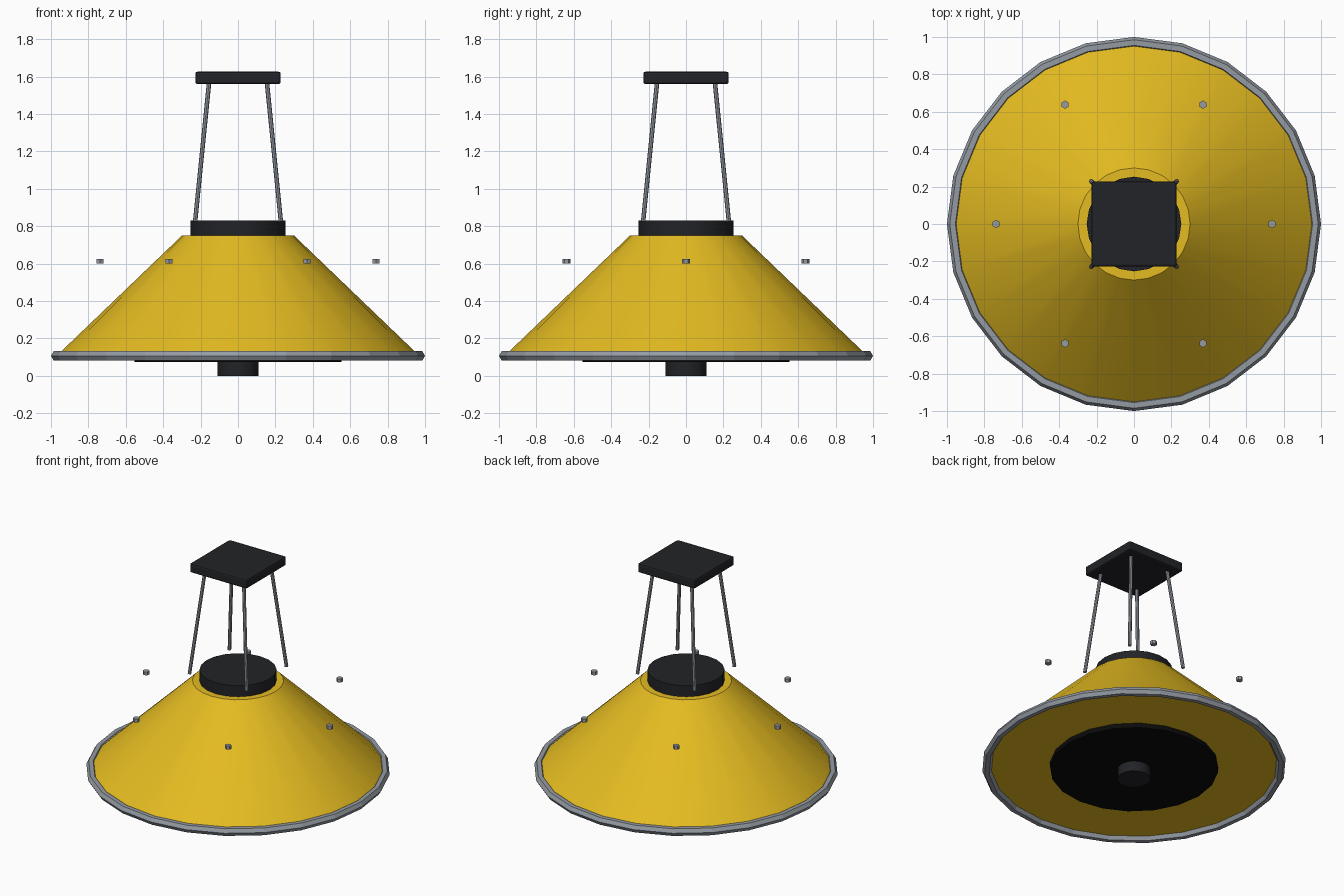
import bpy, math
from mathutils import Vector

if "Cube" in bpy.data.objects:
    bpy.data.objects.remove(bpy.data.objects["Cube"])


def material(name, rgb):
    m = bpy.data.materials.new(name)
    m.diffuse_color = (*rgb, 1)
    m.use_nodes = True
    m.node_tree.nodes["Principled BSDF"].inputs["Base Color"].default_value = m.diffuse_color
    return m


yellow = material("yellow_paint", (0.78, 0.5, 0.015))
dark = material("dark_metal", (0.016, 0.017, 0.02))
black = material("black_glass", (0.003, 0.003, 0.003))
steel = material("steel", (0.3, 0.33, 0.37))


def finish(name, mat, smooth=True):
    ob = bpy.context.object
    ob.name = name
    ob.data.materials.append(mat)
    if smooth:
        bpy.ops.object.shade_smooth_by_angle(angle=math.radians(30))
    return ob


def frustum(name, mat, sides, r1, r2, z1, z2, x=0, y=0, smooth=True):
    bpy.ops.mesh.primitive_cone_add(vertices=sides, radius1=r1, radius2=r2,
                                    depth=z2 - z1, location=(x, y, (z1 + z2) / 2))
    return finish(name, mat, smooth)


def rod(name, mat, a, b, r):
    a, b = Vector(a), Vector(b)
    d = b - a
    bpy.ops.mesh.primitive_cylinder_add(vertices=8, radius=r, depth=d.length,
                                        location=(a + b) / 2,
                                        rotation=d.to_track_quat('Z', 'Y').to_euler())
    return finish(name, mat)


# Shade, rim and the stacked discs
frustum("shade", yellow, 24, 0.97, 0.3, 0.107, 0.75)
bpy.ops.mesh.primitive_torus_add(major_segments=24, minor_segments=6, major_radius=0.97,
                                 minor_radius=0.03, location=(0, 0, 0.107))
finish("rim", steel, smooth=False)
frustum("top_collar", dark, 20, 0.253, 0.253, 0.74, 0.83)
frustum("lens", black, 20, 0.553, 0.553, 0.073, 0.115)
frustum("bottom_knob", dark, 16, 0.11, 0.11, 0.0, 0.09)

# Ceiling plate
bpy.ops.mesh.primitive_cube_add(size=1, location=(0, 0, 1.593))
plate = bpy.context.object
plate.scale = (0.457, 0.457, 0.067)
bpy.ops.object.transform_apply(location=False, rotation=False, scale=True)
bevel = plate.modifiers.new("edge_bevel", 'BEVEL')
bevel.width, bevel.segments = 0.012, 2
finish("ceiling_plate", dark, smooth=False)

# Four leaning suspension rods
for i, (sx, sy) in enumerate([(1, 1), (-1, 1), (-1, -1), (1, -1)]):
    rod(f"suspension_rod_{i + 1}", steel, (sx * 0.229, sy * 0.229, 0.826),
        (sx * 0.154, sy * 0.154, 1.575), 0.012)

# Ring of hexagonal bolts
for i in range(6):
    a = i * math.pi / 3
    frustum(f"bolt_{i + 1}", steel, 6, 0.022, 0.022, 0.6, 0.625,
            0.737 * math.cos(a), 0.737 * math.sin(a), smooth=False)
